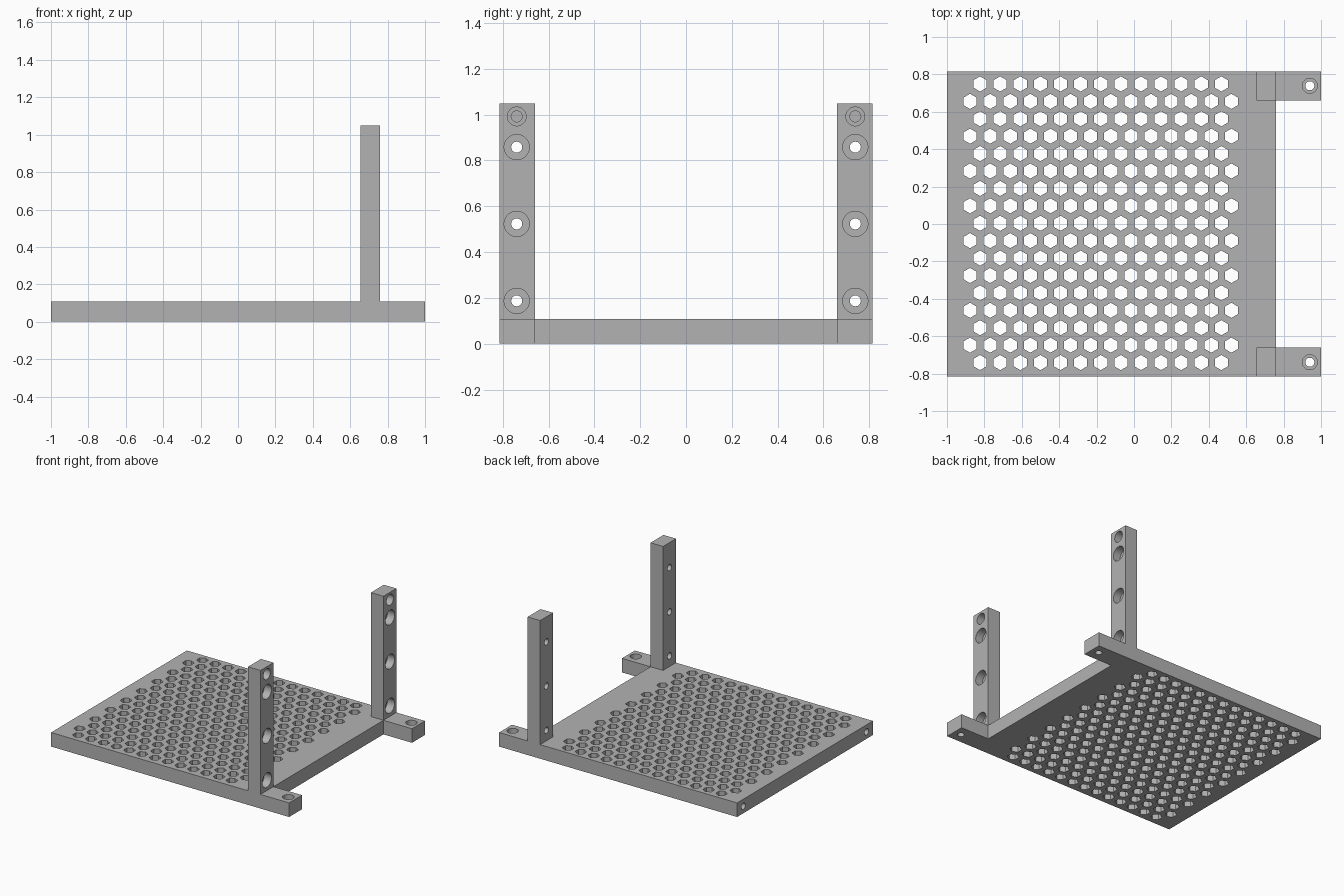
import bpy, bmesh, math
from mathutils import Vector, Matrix

if "Cube" in bpy.data.objects:
    bpy.data.objects.remove(bpy.data.objects["Cube"], do_unlink=True)

BACK, FRONT_END, TAB_END = -1.0, 0.76, 1.0   # plate ends along x
HALF, INNER, HOLE_Y = 0.815, 0.66, 0.739     # half width, bracket inside, screw line
POST_X, THICK, TOP = 0.655, 0.107, 1.049
PILOT = 0.024

grey = bpy.data.materials.new("plain grey")
grey.use_nodes = True
colour = (0.45, 0.45, 0.45, 1)
grey.diffuse_color = colour
grey.node_tree.nodes["Principled BSDF"].inputs["Base Color"].default_value = colour


def make_object(name, bm):
    bmesh.ops.recalc_face_normals(bm, faces=bm.faces)
    mesh = bpy.data.meshes.new(name)
    bm.to_mesh(mesh)
    bm.free()
    mesh.materials.append(grey)
    obj = bpy.data.objects.new(name, mesh)
    bpy.context.collection.objects.link(obj)
    return obj


def prism(outline, z0, z1):
    """Extrude a flat outline upward."""
    bm = bmesh.new()
    face = bm.faces.new([bm.verts.new((x, y, z0)) for x, y in outline])
    grown = bmesh.ops.extrude_face_region(bm, geom=[face])["geom"]
    verts = [v for v in grown if isinstance(v, bmesh.types.BMVert)]
    bmesh.ops.translate(bm, vec=(0, 0, z1 - z0), verts=verts)
    return bm


def drill(bm, mouth, inward, steps, sides=32):
    """Add a round or polygonal cutter, given as (radius, depth) rings."""
    turn = Vector((0, 0, 1)).rotation_difference(Vector(inward)).to_matrix().to_4x4()
    place = Matrix.Translation(mouth) @ turn
    rings = []
    for radius, depth in steps:
        angles = [math.tau * (i + 0.5) / sides for i in range(sides)]
        rings.append([bm.verts.new(place @ Vector((radius * math.cos(a),
                      radius * math.sin(a), depth))) for a in angles])
    for low, high in zip(rings, rings[1:]):
        for i in range(sides):
            j = (i + 1) % sides
            bm.faces.new((low[i], low[j], high[j], high[i]))
    bm.faces.new(rings[0])
    bm.faces.new(rings[-1])


def cut(obj, bm):
    cutter = make_object("hole_cutter", bm)
    cutter.hide_render = True
    mod = obj.modifiers.new("holes", 'BOOLEAN')
    mod.operation, mod.solver, mod.object = 'DIFFERENCE', 'EXACT', cutter
    bpy.context.view_layer.update()
    graph = bpy.context.evaluated_depsgraph_get()
    mesh = bpy.data.meshes.new_from_object(obj.evaluated_get(graph))
    obj.modifiers.clear()
    obj.data = mesh
    bpy.data.objects.remove(cutter, do_unlink=True)


def counterbore(radius, step, through):
    return [(radius, -0.02), (radius, step), (PILOT, step), (PILOT, through)]


# Base plate with two screw tabs
half_outline = [(BACK, HALF), (TAB_END, HALF), (TAB_END, INNER), (FRONT_END, INNER)]
outline = half_outline + [(x, -y) for x, y in reversed(half_outline)]
plate = make_object("vented_plate", prism(outline, 0, THICK))

# Staggered hexagonal vents, plus tab and rear edge screw holes
holes = bmesh.new()
pitch = 0.1075
for row in range(-8, 9):
    count = 14 if row % 2 else 13
    for col in range(count):
        x = -0.178 + (col - (count - 1) / 2) * pitch
        y = 0.004 + row * pitch * math.sqrt(0.75)
        drill(holes, (x, y, 0), (0, 0, 1), [(0.0405, -0.02), (0.0405, THICK + 0.02)], 6)
for side in (-1, 1):
    drill(holes, (0.94, side * HOLE_Y, THICK), (0, 0, -1), counterbore(0.04, 0.055, 0.13))
    drill(holes, (BACK, side * HOLE_Y, THICK / 2), (1, 0, 0), [(PILOT, -0.02), (PILOT, 0.1)])
cut(plate, holes)

# Upright posts with three counterbored through holes and one blind hole
parts = [plate]
for name, side in (("rear_post", 1), ("front_post", -1)):
    corners = [(POST_X, INNER), (FRONT_END, INNER), (FRONT_END, HALF), (POST_X, HALF)]
    post = make_object(name, prism([(x, side * y) for x, y in corners], THICK, TOP))
    holes = bmesh.new()
    for z in (0.187, 0.523, 0.858):
        drill(holes, (FRONT_END, side * HOLE_Y, z), (-1, 0, 0), counterbore(0.055, 0.06, 0.13))
    drill(holes, (FRONT_END, side * HOLE_Y, 0.992), (-1, 0, 0), counterbore(0.041, 0.055, 0.08))
    cut(post, holes)
    parts.append(post)

# Smooth hole walls, crisp edges
bpy.ops.object.select_all(action='DESELECT')
for part in parts:
    part.select_set(True)
bpy.context.view_layer.objects.active = plate
bpy.ops.object.shade_smooth_by_angle(angle=math.radians(30))
